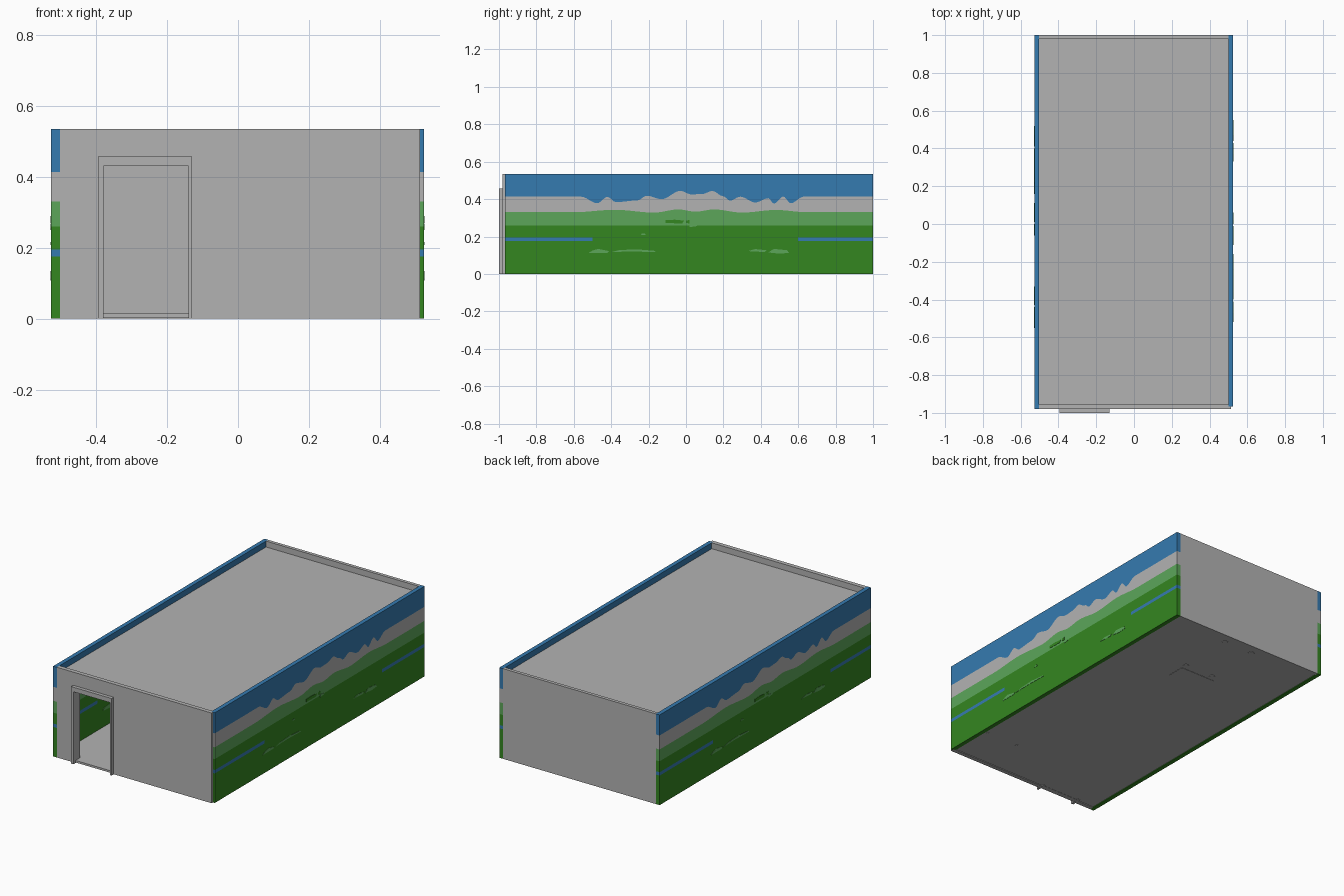
import bpy, bmesh, math
from mathutils import Vector

if "Cube" in bpy.data.objects:
    bpy.data.objects.remove(bpy.data.objects["Cube"])


def material(name, rgb):
    m = bpy.data.materials.new(name)
    m.diffuse_color = (*rgb, 1)
    m.use_nodes = True
    m.node_tree.nodes["Principled BSDF"].inputs["Base Color"].default_value = m.diffuse_color
    return m


GREY = material("plain grey", (0.45, 0.45, 0.45))
BLUE = material("sky blue", (0.036, 0.197, 0.434))
LIGHT = material("light green", (0.107, 0.381, 0.102))
DARK = material("dark green", (0.034, 0.238, 0.0144))

H = 0.535          # wall height
T = 0.025          # wall thickness


def finish(name, bm, mats):
    me = bpy.data.meshes.new(name)
    bm.to_mesh(me)
    bm.free()
    for m in mats:
        me.materials.append(m)
    ob = bpy.data.objects.new(name, me)
    bpy.context.collection.objects.link(ob)
    return ob


def prism(name, pts, axis, lo, hi, mat):
    """Extrude a 2D outline along an axis; outline is (y,z), (x,z) or (x,y)."""
    bm = bmesh.new()

    def place(p, d):
        c = list(p)
        c.insert(axis, d)
        return c
    face = bm.faces.new([bm.verts.new(place(p, lo)) for p in pts])
    out = bmesh.ops.extrude_face_region(bm, geom=[face])["geom"]
    shift = Vector(place((0, 0), hi - lo))
    for v in out:
        if isinstance(v, bmesh.types.BMVert):
            v.co += shift
    bmesh.ops.recalc_face_normals(bm, faces=bm.faces)
    return finish(name, bm, [mat])


def box(name, x0, x1, y0, y1, z0, z1, mat=GREY):
    return prism(name, [(x0, y0), (x1, y0), (x1, y1), (x0, y1)], 2, z0, z1, mat)


def cylinder(name, x, y, r, z0, z1):
    ring = [(x + r * math.cos(i * math.tau / 16), y + r * math.sin(i * math.tau / 16)) for i in range(16)]
    return prism(name, ring, 2, z0, z1, GREY)


def curve(keys, y):
    """Smooth interpolation between (y, z) keys."""
    if y <= keys[0][0]:
        return keys[0][1]
    for (a, za), (b, zb) in zip(keys, keys[1:]):
        if y <= b:
            t = (y - a) / (b - a)
            return za + (zb - za) * t * t * (3 - 2 * t)
    return keys[-1][1]


# Painted landscape outlines: mountain ridge and hills
RIDGE = [(-.56, .413), (-.475, .378), (-.42, .412), (-.375, .384), (-.26, .393),
         (-.21, .418), (-.13, .400), (-.03, .444), (.03, .425), (.09, .428),
         (.14, .444), (.20, .415), (.235, .392), (.29, .413), (.37, .382),
         (.44, .405), (.47, .376), (.52, .414), (.56, .378), (.63, .413)]
HILLS = [(-.6, .33), (-.38, .343), (-.17, .328), (-.04, .345), (.05, .333),
         (.15, .345), (.30, .328), (.48, .342), (.65, .33)]
STRIPE_ENDS = (-.50, .60)

# Small painted patches: outline (y, z) and colour
PATCHES = [
    ([(-.52, .113), (-.42, .113), (-.41, .122), (-.47, .134), (-.5, .125)], LIGHT),
    ([(-.40, .117), (-.30, .12), (-.16, .117), (-.17, .124), (-.27, .132), (-.36, .127)], LIGHT),
    ([(.33, .122), (.42, .117), (.43, .127), (.37, .133)], LIGHT),
    ([(.44, .115), (.50, .108), (.55, .113), (.54, .127), (.47, .134)], LIGHT),
    ([(-.24, .208), (-.215, .208), (-.22, .216), (-.238, .216)], LIGHT),
    ([(-.11, .272), (-.02, .270), (-.01, .285), (-.06, .290), (-.11, .288)], DARK),
    ([(.0, .272), (.02, .270), (.02, .288), (.0, .286)], DARK),
    ([(.02, .25), (.06, .256), (.05, .263), (.02, .268)], LIGHT),
]


def painted_wall(name, x, ylo, yhi, flip):
    n = 200
    ys = sorted([ylo + (yhi - ylo) * i / n for i in range(n + 1)] + [flip * e for e in STRIPE_ENDS])
    bm = bmesh.new()
    cols = []
    for y in ys:
        u = flip * y
        zs = (0, .175, .195, .26, curve(HILLS, u), curve(RIDGE, u), H)
        cols.append([bm.verts.new((x, y, z)) for z in zs])
    for i in range(len(cols) - 1):
        u = flip * (ys[i] + ys[i + 1]) / 2
        water = u < STRIPE_ENDS[0] or u > STRIPE_ENDS[1]
        bands = (3, 1 if water else 3, 3, 2, 0, 1)
        for j, b in enumerate(bands):
            f = bm.faces.new((cols[i][j], cols[i + 1][j], cols[i + 1][j + 1], cols[i][j + 1]))
            f.material_index = b
    ob = finish(name, bm, [GREY, BLUE, LIGHT, DARK])
    mod = ob.modifiers.new("thickness", 'SOLIDIFY')
    mod.thickness = T
    mod.offset = 0
    # Thin patches showing on both faces of the wall
    for k, (pts, mat) in enumerate(PATCHES):
        prism(f"{name}_patch_{k}", [(flip * y, z) for y, z in pts], 0,
              x - T / 2 - .0015, x + T / 2 + .0015, mat)


# Painted long walls (the left one is the right one turned half round)
painted_wall("right_wall", .5125, -.967, 1, 1)
painted_wall("left_wall", -.5145, -.98, 1, -1)


def portal(name, x0, x1, top, a, b, htop, y0, y1):
    """Upright panel with a doorway cut from its lower edge."""
    prism(name, [(x0, 0), (a, 0), (a, htop), (b, htop), (b, 0), (x1, 0), (x1, top), (x0, top)],
          1, y0, y1, GREY)


# Front wall, door frame and sill
portal("front_wall", -.502, .513, H, -.388, -.135, .44, -.98, -.955)
portal("door_frame", -.395, -.13, .457, -.38, -.14, .43, -1, -.94)
box("door_sill", -.38, -.14, -.98, -.95, .003, .015)

# Back wall, floor and recessed roof
box("back_wall", -.502, .5, .98, 1, 0, H)
box("floor", -.502, .5, -.955, .98, .004, .015)
box("roof", -.502, .5, -.955, .98, .485, .50)

# Table standing inside, legs reaching through the floor
for x in (-.075, .115):
    for y in (.59, .93):
        cylinder("table_leg", x, y, .018, .001, .16)
box("table_top", -.1, .14, .565, .955, .16, .175)

# Bench block and small stand feet
box("bench", -.11, .12, .45, .56, .0025, .10)
for x in (.27, .48):
    cylinder("stand_foot", x, -.70, .008, .002, .05)
